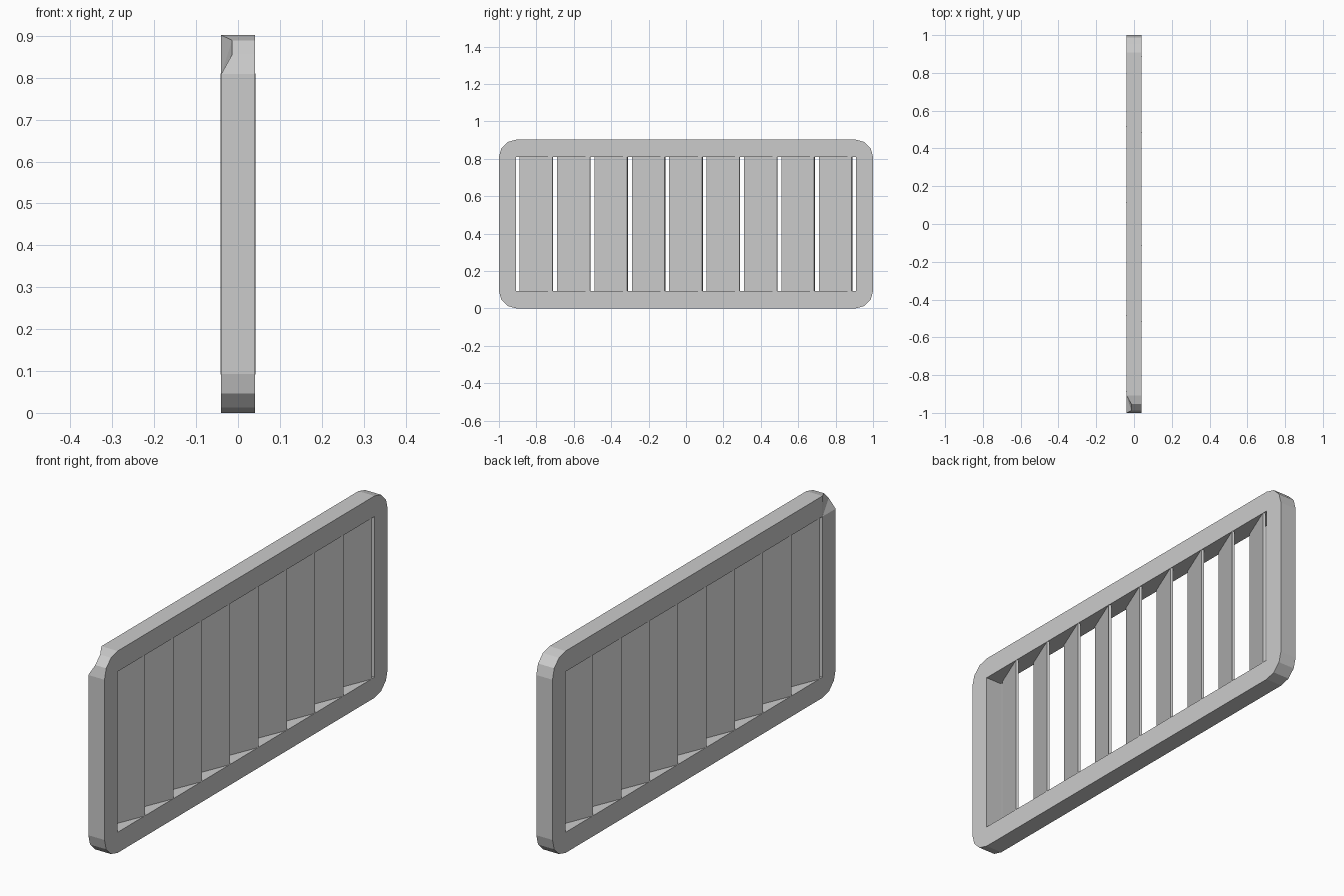
import bpy, bmesh
from math import sin, cos, radians
from mathutils import Matrix, Vector

if "Cube" in bpy.data.objects:
    bpy.data.objects.remove(bpy.data.objects["Cube"])

W, H, D = 1.0, 0.902, 0.04      # half length, height, half depth
R, B = 0.093, 0.092             # corner radius, border width
MID = H / 2


def add_object(name, bm):
    bmesh.ops.recalc_face_normals(bm, faces=bm.faces)
    mesh = bpy.data.meshes.new(name)
    bm.to_mesh(mesh)
    bm.free()
    obj = bpy.data.objects.new(name, mesh)
    bpy.context.collection.objects.link(obj)
    return obj


# Frame: rounded outer outline, square opening
bm = bmesh.new()
corners = [(1, 1), (-1, 1), (-1, -1), (1, -1)]      # signs of y, z
layers = []
for x in (-D, D):
    outer, inner = [], []
    for i, (sy, sz) in enumerate(corners):
        arc = []
        for k in range(4):
            a = radians(90 * i + 30 * k)
            # the clipped corner: two arc points pushed in on the -x side
            px = -0.014 if (x < 0 and i == 1 and k in (1, 2)) else x
            arc.append(bm.verts.new((px, sy * (W - R) + R * cos(a),
                                     MID + sz * (MID - R) + R * sin(a))))
        outer.append(arc)
        inner.append(bm.verts.new((x, sy * (W - B), MID + sz * (MID - B))))
    layers.append((outer, inner))
    for i in range(4):
        j = (i + 1) % 4
        for k in range(3):
            bm.faces.new((inner[i], outer[i][k], outer[i][k + 1]))
        bm.faces.new((inner[i], outer[i][3], outer[j][0], inner[j]))

# Outer rim and opening walls
(back_arcs, back_in), (front_arcs, front_in) = layers
back_out = sum(back_arcs, [])
front_out = sum(front_arcs, [])
for a, b in ((back_out, front_out), (back_in, front_in)):
    for i in range(len(a)):
        j = (i + 1) % len(a)
        bm.faces.new((a[i], a[j], b[j], b[i]))
add_object("vent_frame", bm)

# Nine slanted upright slats
for n in range(9):
    bm = bmesh.new()
    m = (Matrix.Translation((0, -0.8 + 0.2 * n, MID))
         @ Matrix.Rotation(radians(-22.5), 4, 'Z')
         @ Matrix.Diagonal(Vector((0.011, 0.19, H - 2 * B, 1))))
    bmesh.ops.create_cube(bm, size=1, matrix=m)
    add_object(f"slat_{n + 1}", bm)
